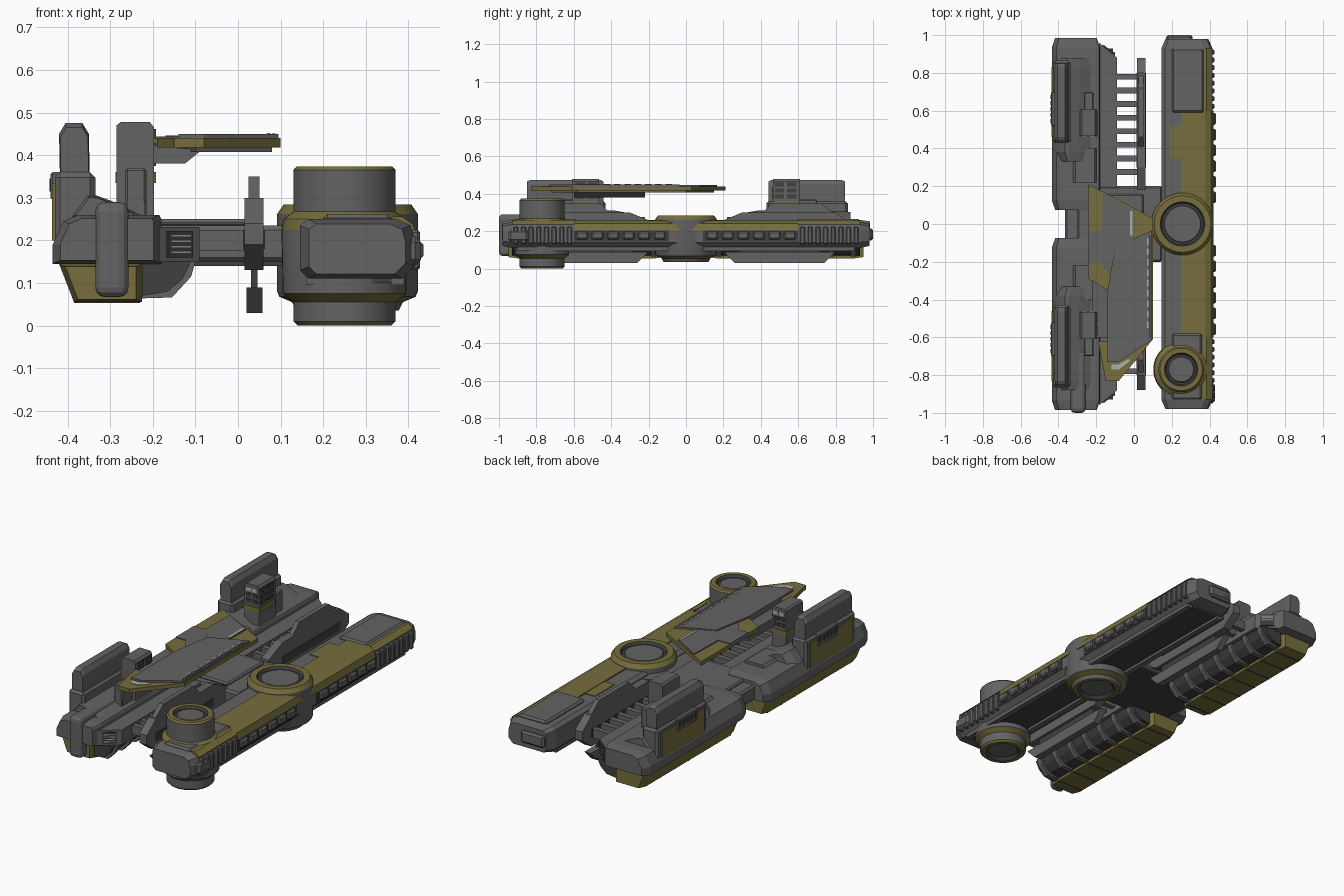
import bpy, bmesh, math

def material(name, c):
    m = bpy.data.materials.new(name)
    m.diffuse_color = (*c, 1)
    return m

GREY = material("hull grey", (0.125, 0.125, 0.125))
OLIVE = material("olive paint", (0.18, 0.155, 0.045))
DARK = material("dark grey", (0.05, 0.05, 0.05))
LIGHT = material("light markings", (0.42, 0.42, 0.42))

def finish(name, bm, mats):
    bmesh.ops.recalc_face_normals(bm, faces=bm.faces)
    me = bpy.data.meshes.new(name)
    bm.to_mesh(me)
    bm.free()
    for m in mats:
        me.materials.append(m)
    ob = bpy.data.objects.new(name, me)
    bpy.context.collection.objects.link(ob)
    return ob

def loft(name, sec, stations, mat, axis='y'):
    """Sweep a section; stations are (position, scale about section centre)."""
    bm = bmesh.new()
    cu = (min(p[0] for p in sec) + max(p[0] for p in sec)) / 2
    cv = (min(p[1] for p in sec) + max(p[1] for p in sec)) / 2
    rings = []
    for t, s in stations:
        ring = []
        for u, v in sec:
            u, v = cu + (u - cu) * s, cv + (v - cv) * s
            ring.append(bm.verts.new({'y': (u, t, v), 'z': (u, v, t), 'x': (t, u, v)}[axis]))
        rings.append(ring)
    n = len(sec)
    for a, b in zip(rings, rings[1:]):
        for i in range(n):
            bm.faces.new((a[i], a[(i + 1) % n], b[(i + 1) % n], b[i]))
    bm.faces.new(rings[0])
    bm.faces.new(rings[-1])
    return finish(name, bm, [mat])

def prism(name, sec, a, b, mat, axis='y', taper=0, scale=0.85):
    st = [(a, 1), (b, 1)]
    if taper:
        st = [(a, scale), (a + taper, 1), (b - taper, 1), (b, scale)]
    return loft(name, sec, st, mat, axis)

def box(name, x0, x1, y0, y1, z0, z1, mat, bevel=0, seg=1):
    ob = prism(name, [(x0, y0), (x1, y0), (x1, y1), (x0, y1)], z0, z1, mat, 'z')
    if bevel:
        m = ob.modifiers.new("bevel", 'BEVEL')
        m.width, m.segments = bevel, seg
    return ob

def lathe(name, x, y, prof, mats, n=48):
    """Turn (radius, z, material index) rows round a vertical axis."""
    bm = bmesh.new()
    rings = [[bm.verts.new((x + r * math.cos(2 * math.pi * i / n), y + r * math.sin(2 * math.pi * i / n), z))
              for i in range(n)] for r, z, _ in prof]
    for a, b, p in zip(rings, rings[1:], prof):
        for i in range(n):
            bm.faces.new((a[i], a[(i + 1) % n], b[(i + 1) % n], b[i])).material_index = p[2]
    bm.faces.new(rings[0])
    bm.faces.new(rings[-1])
    ob = finish(name, bm, mats)
    bpy.context.view_layer.objects.active = ob
    ob.select_set(True)
    bpy.ops.object.shade_smooth_by_angle(angle=math.radians(25))
    ob.select_set(False)

def yr(s, a, b):
    return (a, b) if s > 0 else (-b, -a)

# ---- right hull ----
prism("right_hull", [(0.145, 0.13), (0.145, 0.235), (0.165, 0.25), (0.37, 0.25), (0.405, 0.235), (0.415, 0.2),
      (0.415, 0.14), (0.385, 0.11), (0.165, 0.11)], -0.98, 0.98, GREY, 'y', 0.05, 0.84)
box("right_hull_olive_top", 0.25, 0.375, -0.58, 0.59, 0.248, 0.257, OLIVE)
box("right_hull_faded_patch", 0.19, 0.25, 0.35, 0.52, 0.248, 0.254, OLIVE)
prism("right_hull_olive_edge", [(0.365, 0.257), (0.375, 0.257), (0.41, 0.24), (0.42, 0.205), (0.405, 0.205)], -0.6, 0.6, OLIVE)
prism("right_hull_rear_edge", [(0.36, 0.256), (0.385, 0.256), (0.415, 0.235), (0.37, 0.235)], 0.6, 0.93, OLIVE)
prism("right_hull_front_edge", [(0.36, 0.256), (0.385, 0.256), (0.415, 0.235), (0.37, 0.235)], -0.93, -0.6, OLIVE)
box("rear_roof_plate", 0.2, 0.37, 0.59, 0.93, 0.24, 0.265, GREY, 0.01)
box("front_roof_plate", 0.2, 0.36, -0.93, -0.58, 0.24, 0.262, GREY, 0.01)
box("underside_panel", 0.2, 0.36, -0.9, 0.9, 0.1, 0.115, DARK)
for i, x in enumerate((0.175, 0.375)):
    box(f"underside_rail_{i}", x - 0.015, x + 0.015, -0.9, 0.9, 0.095, 0.115, GREY)
box("rear_nozzle", 0.17, 0.31, 0.97, 1.0, 0.15, 0.215, GREY, 0.01)
box("rear_nozzle_hole", 0.185, 0.295, 0.995, 1.0, 0.165, 0.2, DARK)
box("nose_block", 0.36, 0.43, -0.95, -0.84, 0.14, 0.21, GREY, 0.015)
for s in (-1, 1):
    box("side_window_band", 0.40, 0.419, *yr(s, 0.09, 0.6), 0.145, 0.207, DARK)
    for i in range(6):  # armoured window boxes
        y = 0.11 + i * 0.083
        box("side_box", 0.40, 0.435, *yr(s, y, y + 0.062), 0.155, 0.198, GREY, 0.008)
    for i in range(8):  # ribs by the hull ends
        y = 0.61 + i * 0.041
        box("side_rib", 0.39, 0.427, *yr(s, y, y + 0.026), 0.13, 0.225, GREY, 0.006)

# ---- turret drums ----
M = [GREY, OLIVE, DARK]
lathe("front_drum", 0.25, -0.77, [(0.07, 0.015, 0), (0.075, 0.015, 2), (0.09, 0.0, 1), (0.11, 0.0, 1), (0.12, 0.01, 0),
      (0.12, 0.055, 1), (0.145, 0.075, 0), (0.148, 0.225, 1), (0.143, 0.25, 1), (0.12, 0.268, 0), (0.12, 0.365, 1),
      (0.112, 0.374, 1), (0.088, 0.374, 2), (0.08, 0.36, 2), (0.07, 0.36, 0), (0.065, 0.366, 0), (0.001, 0.366, 0)], M)
lathe("main_drum", 0.257, 0, [(0.08, 0.05, 0), (0.085, 0.05, 2), (0.1, 0.035, 1), (0.12, 0.035, 0), (0.13, 0.055, 1),
      (0.16, 0.068, 0), (0.165, 0.08, 0), (0.165, 0.262, 1), (0.15, 0.284, 1), (0.118, 0.284, 2), (0.11, 0.27, 2),
      (0.098, 0.27, 0), (0.095, 0.276, 0), (0.001, 0.276, 0)], M)

# ---- centre bridge between the hulls ----
box("centre_bridge", -0.365, 0.15, -0.2, 0.2, 0.15, 0.235, GREY, 0.01)
box("centre_bridge_top", -0.3, 0.05, -0.16, 0.16, 0.23, 0.25, GREY, 0.008)
box("centre_bridge_underside", -0.33, 0.14, -0.19, 0.19, 0.14, 0.152, DARK)

# ---- left hull, front and rear halves ----
UPPER = [(-0.435, 0.145), (-0.435, 0.19), (-0.41, 0.245), (-0.375, 0.26), (-0.185, 0.26), (-0.18, 0.25), (-0.18, 0.145)]
for s in (-1, 1):
    prism("left_hull", UPPER, *yr(s, 0.075, 0.985), GREY, 'y', 0.05, 0.86)
    prism("left_hull_spine", [(-0.41, 0.25), (-0.365, 0.31), (-0.345, 0.31), (-0.29, 0.29), (-0.21, 0.25)],
          *yr(s, 0.33, 0.88), GREY, 'y', 0.05, 0.7)
    prism("spine_step", [(-0.33, 0.25), (-0.31, 0.275), (-0.21, 0.275), (-0.19, 0.25)], *yr(s, 0.22, 0.4), GREY)
    prism("left_keel", [(-0.42, 0.145), (-0.385, 0.055), (-0.225, 0.055), (-0.225, 0.145)],
          *yr(s, 0.12, 0.95), OLIVE, 'y', 0.05, 0.85)
    prism("keel_flank", [(-0.225, 0.15), (-0.11, 0.15), (-0.13, 0.11), (-0.165, 0.08), (-0.225, 0.07)],
          *yr(s, 0.14, 0.93), DARK)
    for i in range(7):
        y = 0.16 + i * 0.12
        prism("keel_rib", [(-0.225, 0.15), (-0.1, 0.15), (-0.11, 0.115), (-0.155, 0.066), (-0.225, 0.064)],
              *yr(s, y, y + 0.03), GREY)
        box("keel_seam", -0.385, -0.23, *yr(s, y, y + 0.005), 0.053, 0.058, DARK)
    # inner shoulder with a clipped outer corner
    prism("inner_shoulder", [(-0.19, s * 0.19), (-0.09, s * 0.19), (-0.09, s * 0.88), (-0.185, s * 0.96)],
          0.15, 0.232, GREY, 'z')
    v = box("shoulder_vent", -0.038, 0.038, -0.004, 0.004, 0.16, 0.222, DARK)
    v.location, v.rotation_euler = (-0.1375, s * 0.922, 0), (0, 0, -s * 0.7)
    for i in range(4):
        z = 0.17 + i * 0.013
        v = box("vent_slit", -0.03, 0.03, -0.006, 0.006, z, z + 0.004, LIGHT)
        v.location, v.rotation_euler = (-0.1375, s * 0.922, 0), (0, 0, -s * 0.7)

    # outer tower with olive flank
    prism("outer_tower", [(-0.415, 0.2), (-0.42, 0.45), (-0.405, 0.475), (-0.365, 0.475), (-0.35, 0.45), (-0.345, 0.2)],
          *yr(s, 0.44, 0.85), GREY, 'y', 0.02, 0.93)
    box("outer_tower_base", -0.43, -0.335, *yr(s, 0.43, 0.865), 0.19, 0.36, GREY, 0.012)
    box("tower_olive_flank", -0.436, -0.428, *yr(s, 0.46, 0.83), 0.2, 0.335, OLIVE)
    box("tower_side_panel", -0.44, -0.41, *yr(s, 0.52, 0.7), 0.295, 0.36, GREY, 0.005)
    for i in range(5):
        y = 0.535 + i * 0.032
        box("tower_window", -0.443, -0.438, *yr(s, y, y + 0.02), 0.315, 0.345, DARK)

    # inner command tower
    prism("command_tower", [(-0.285, 0.24), (-0.285, 0.47), (-0.275, 0.478), (-0.207, 0.478), (-0.197, 0.465), (-0.197, 0.24)],
          *yr(s, 0.465, 0.61), GREY)
    box("command_tower_annex", -0.265, -0.215, *yr(s, 0.6, 0.7), 0.25, 0.37, GREY, 0.006)
    box("tower_olive_belt", -0.288, -0.193, *yr(s, 0.461, 0.6), 0.335, 0.36, OLIVE)
    for i in range(3):
        z = 0.375 + i * 0.032
        for k in range(2):
            y = 0.475 + k * 0.065
            box("command_window", -0.199, -0.193, *yr(s, y, y + 0.05), z, z + 0.022, DARK)
            box("command_window_end", -0.275 + k * 0.038, -0.245 + k * 0.038, *yr(s, 0.461, 0.467), z, z + 0.022, LIGHT if i == 2 else DARK)

    # slim centre blade held by rungs
    a = s * 1.0
    blade = [(a * 0.18, 0.17), (a * 0.25, 0.13), (a * 0.8, 0.13), (a * 0.88, 0.19), (a * 0.88, 0.24), (a * 0.8, 0.3), (a * 0.3, 0.3), (a * 0.18, 0.25)]
    prism("centre_blade", blade, 0.015, 0.06, GREY, 'x')
    prism("blade_top_fin", [(a * 0.4, 0.29), (a * 0.46, 0.35), (a * 0.72, 0.35), (a * 0.8, 0.29)], 0.025, 0.05, GREY, 'x')
    box("blade_lower_web", 0.03, 0.046, *yr(s, 0.28, 0.72), 0.08, 0.14, DARK)
    prism("blade_keel", [(a * 0.2, 0.09), (a * 0.26, 0.03), (a * 0.74, 0.03), (a * 0.8, 0.09)], 0.02, 0.058, GREY, 'x')
    box("blade_slot", 0.012, 0.063, *yr(s, 0.3, 0.8), 0.18, 0.225, DARK)
    for i in range(8):
        y = 0.26 + i * 0.072
        box("blade_rung", -0.1, 0.02, *yr(s, y, y + 0.03), 0.175, 0.225, GREY)

# rounded fender at the front of the left hull
box("front_fender", -0.335, -0.257, -1.0, -0.67, 0.067, 0.29, GREY, 0.022, 3)
box("fender_cap", -0.26, -0.215, -0.7, -0.6, 0.25, 0.29, DARK)

# ---- raised flight deck ----
prism("flight_deck_base", [(-0.24, 0.21), (-0.0, 0.085), (0.1, 0.03), (0.1, -0.61), (-0.08, -0.83), (-0.15, -0.83),
      (-0.19, -0.62), (-0.14, -0.62), (-0.14, -0.35), (-0.24, -0.29)], 0.418, 0.44, OLIVE, 'z')
prism("flight_deck_plate", [(-0.1, -0.12), (0.095, -0.035), (0.095, -0.615), (-0.08, -0.73), (-0.14, -0.73), (-0.14, -0.35)],
      0.42, 0.45, GREY, 'z')
prism("deck_rear_plate", [(-0.165, 0.165), (-0.005, 0.075), (-0.005, -0.08), (-0.1, -0.12), (-0.17, -0.04)],
      0.42, 0.446, GREY, 'z')
prism("deck_side_plate", [(-0.24, -0.04), (-0.17, -0.04), (-0.1, -0.12), (-0.13, -0.27), (-0.18, -0.2), (-0.24, -0.2)],
      0.419, 0.444, GREY, 'z')
prism("deck_underside", [(-0.2, 0.15), (0.08, 0.0), (0.08, -0.58), (-0.1, -0.72), (-0.13, -0.35), (-0.2, -0.28)],
      0.408, 0.42, GREY, 'z')
prism("deck_bracket", [(-0.22, 0.38), (-0.125, 0.38), (-0.085, 0.412), (-0.22, 0.425)], -0.6, -0.22, GREY)
for i in range(9):  # edge lights
    y = -0.55 + i * 0.055
    box("deck_light", 0.068, 0.076, y, y + 0.035, 0.449, 0.452, LIGHT)
box("deck_edge_groove", 0.08, 0.088, -0.6, -0.06, 0.449, 0.451, DARK)
box("deck_rear_stripe", -0.022, -0.008, -0.06, 0.07, 0.445, 0.448, LIGHT)
prism("deck_front_stripe", [(-0.12, -0.745), (-0.085, -0.745), (-0.03, -0.715), (-0.02, -0.725), (-0.08, -0.77), (-0.12, -0.77)],
      0.438, 0.443, LIGHT, 'z')
